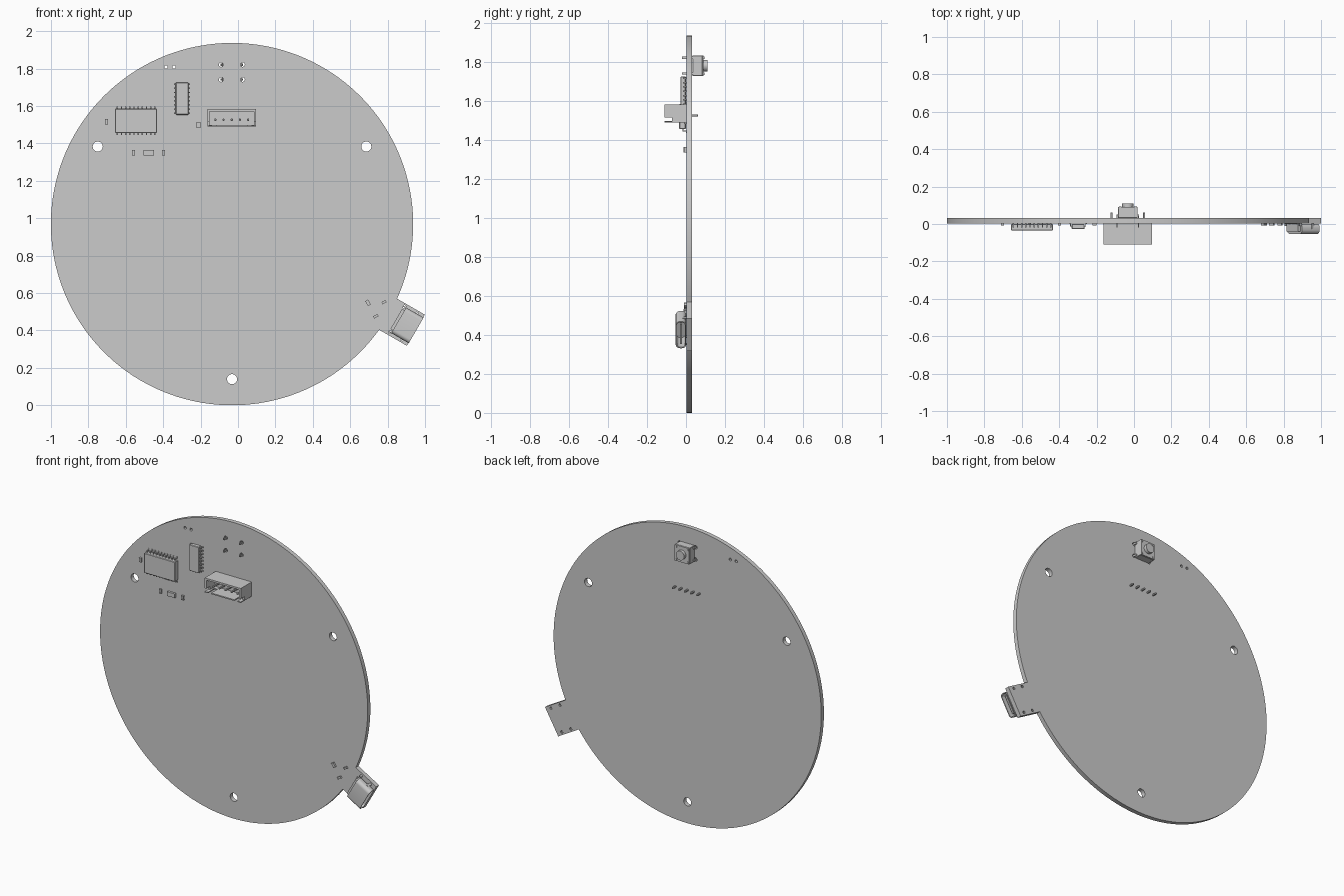
import bpy, bmesh, math
from mathutils import Matrix, Vector

if "Cube" in bpy.data.objects:
    bpy.data.objects.remove(bpy.data.objects["Cube"])

FRONT, BACK = 0.003, 0.031            # board faces along y
CX, CZ, R = -0.032, 0.9685, 0.9685    # board disc
TAB = math.radians(-30)               # direction of the connector tab


def frame(x, z, angle=0.0):
    """Local x/z turned by angle in the board plane, y left alone."""
    return Matrix.Translation((x, 0, z)) @ Matrix.Rotation(-angle, 4, 'Y')


def boxes(name, items, mat=Matrix(), bevel=0.0):
    """One object from (x0, x1, y0, y1, z0, z1) boxes."""
    bm = bmesh.new()
    for x0, x1, y0, y1, z0, z1 in items:
        m = Matrix.Translation(((x0 + x1) / 2, (y0 + y1) / 2, (z0 + z1) / 2)) @ \
            Matrix.Diagonal((x1 - x0, y1 - y0, z1 - z0, 1))
        bmesh.ops.create_cube(bm, size=1, matrix=m)
    if bevel:
        bmesh.ops.bevel(bm, geom=bm.edges[:], offset=bevel, segments=1, affect='EDGES')
    bm.transform(mat)
    me = bpy.data.meshes.new(name)
    bm.to_mesh(me)
    bm.free()
    ob = bpy.data.objects.new(name, me)
    bpy.context.collection.objects.link(ob)
    return ob


def prism(name, loops, depth, mat):
    """Filled 2D loops (inner loops are holes), extruded +-depth/2 along local z."""
    cu = bpy.data.curves.new(name, 'CURVE')
    cu.dimensions, cu.fill_mode, cu.extrude = '2D', 'BOTH', depth / 2
    for loop in loops:
        sp = cu.splines.new('POLY')
        sp.points.add(len(loop) - 1)
        for p, (a, b) in zip(sp.points, loop):
            p.co = (a, b, 0, 1)
        sp.use_cyclic_u = True
    tmp = bpy.data.objects.new(name + "_curve", cu)
    bpy.context.collection.objects.link(tmp)
    bpy.context.view_layer.update()
    me = bpy.data.meshes.new_from_object(tmp.evaluated_get(bpy.context.evaluated_depsgraph_get()))
    bpy.data.objects.remove(tmp)
    bm = bmesh.new()
    bm.from_mesh(me)
    bmesh.ops.remove_doubles(bm, verts=bm.verts[:], dist=1e-5)
    bmesh.ops.recalc_face_normals(bm, faces=bm.faces[:])
    bm.transform(mat)
    bm.to_mesh(me)
    bm.free()
    me.name = name
    ob = bpy.data.objects.new(name, me)
    bpy.context.collection.objects.link(ob)
    bpy.ops.object.select_all(action='DESELECT')
    ob.select_set(True)
    bpy.context.view_layer.objects.active = ob
    bpy.ops.object.shade_smooth_by_angle(angle=math.radians(30))
    return ob


def circle(x, y, r, n=24):
    return [(x + r * math.cos(2 * math.pi * i / n), y + r * math.sin(2 * math.pi * i / n))
            for i in range(n)]


def rounded(w, h, r, n=6):
    pts = []
    for k, (sx, sy) in enumerate(((1, 1), (-1, 1), (-1, -1), (1, -1))):
        for i in range(n + 1):
            a = math.pi / 2 * (k + i / n)
            pts.append((sx * (w / 2 - r) + r * math.cos(a), sy * (h / 2 - r) + r * math.sin(a)))
    return pts


def upright(y):
    """Stands a prism up so its 2D plane is x/z at depth y."""
    return Matrix.Translation((0, y, 0)) @ Matrix.Rotation(math.pi / 2, 4, 'X')


# Board: disc with a square tab, mounting holes and lead holes
TW, TU = 0.096, 1.135
gap = math.asin(TW / R)
N = 160
outline = []
for i in range(N + 1):
    a = TAB + gap + (2 * math.pi - 2 * gap) * i / N
    outline.append((CX + R * math.cos(a), CZ + R * math.sin(a)))
c, s = math.cos(TAB), math.sin(TAB)


def tab_point(u, v):
    return (CX + u * c - v * s, CZ + u * s + v * c)


outline += [tab_point(TU, -TW), tab_point(TU, TW)]
BX, BZ = -0.033, 1.781                # push button centre
mounts = [circle(CX + 0.829 * math.cos(a), CZ + 0.829 * math.sin(a), 0.027)
          for a in (math.radians(d) for d in (30, 150, 270))]
leads = [circle(x, 1.808, 0.009, 12) for x in (-0.385, -0.342)]
leads += [circle(BX + sx * 0.0575, BZ + sz * 0.04, 0.012, 12) for sx in (-1, 1) for sz in (-1, 1)]
leads += [circle(*tab_point(u, v), 0.009, 12) for u in (1.02, 1.095) for v in (-0.078, 0.078)]
prism("board", [outline] + mounts + leads, BACK - FRONT, upright((FRONT + BACK) / 2))


# Gull-wing chips, pin rows above and below the body in local z
def chip(name, x, z, angle, length, width, span, top, pins, pitch):
    m = frame(x, z, angle)
    boxes(name + "_body", [(-length / 2, length / 2, top, FRONT - 0.004, -width / 2, width / 2)],
          m, 0.003)
    mid = (top + FRONT) / 2
    items = []
    for i in range(pins):
        px = (i - (pins - 1) / 2) * pitch
        a, b = px - 0.0037, px + 0.0037
        w, e = width / 2, span / 2
        k = (w + e) / 2
        for parts in ((mid - 0.002, mid + 0.002, w - 0.002, k + 0.002),
                      (mid - 0.002, FRONT, k - 0.002, k + 0.002),
                      (FRONT - 0.004, FRONT, k - 0.002, e)):
            y0, y1, z0, z1 = parts
            items += [(a, b, y0, y1, z0, z1), (a, b, y0, y1, -z1, -z0)]
    boxes(name + "_pins", items, m)


chip("large_chip", -0.545, 1.5205, 0, 0.224, 0.130, 0.168, -0.035, 10, 0.0222)
chip("small_chip", -0.299, 1.639, math.pi / 2, 0.172, 0.068, 0.094, -0.028, 8, 0.0222)


# Small surface parts: body with two end caps, long along local x
def passive(name, x, z, deg, length, width, height=0.012):
    m = frame(x, z, math.radians(deg))
    l, w, cap = length / 2, width / 2, length * 0.2
    boxes(name, [(-l + cap, l - cap, FRONT - height + 0.001, FRONT, -w + 0.0005, w - 0.0005),
                 (-l, -l + cap, FRONT - height, FRONT, -w, w),
                 (l - cap, l, FRONT - height, FRONT, -w, w)], m)


for i, p in enumerate(((-0.703, 1.516, 90, 0.028, 0.015), (-0.211, 1.498, 90, 0.034, 0.021),
                       (-0.559, 1.350, 90, 0.028, 0.014), (-0.478, 1.350, 0, 0.056, 0.028, 0.015),
                       (-0.398, 1.350, 90, 0.028, 0.014), (0.695, 0.548, -60, 0.030, 0.018),
                       (0.781, 0.551, 30, 0.024, 0.014), (0.737, 0.476, 30, 0.026, 0.015))):
    passive(f"surface_part_{i + 1}", *p)

# Five-way pin header: floor, walls with side notches and slotted lower wall
x0, x1, z0, z1, yf = -0.164, 0.097, 1.489, 1.583, -0.110
t = 0.012
walls = [(x0, x1, -0.020, FRONT, z0, z1), (x0, x1, yf, -0.020, z1 - t, z1)]
for a, b in ((x0, x0 + t), (x1 - t, x1)):
    walls += [(a, b, yf, -0.020, z0 + 0.027, z1 - t), (a, b, -0.073, -0.020, z0, z0 + 0.027)]
walls += [(x0 + t, x1 - t, -0.045, -0.020, z0, z0 + 0.008)]
walls += [(x0 + t + 0.035, x1 - t - 0.035, yf, -0.045, z0, z0 + 0.008)]
walls += [(x0, x0 + t + 0.012, yf, -0.045, z0, z0 + 0.006),
          (x1 - t - 0.012, x1, yf, -0.045, z0, z0 + 0.006)]
boxes("header_housing", walls)
mid = (x0 + x1) / 2
boxes("header_pins", [(mid + i * 0.0438 - 0.0055, mid + i * 0.0438 + 0.0055, -0.085, 0.062, 1.521, 1.532)
                      for i in range(-2, 3)], bevel=0.002)

# Push button on the back: body, cover plate, plunger, legs
h = 0.053
boxes("button_body", [(BX - h, BX + h, BACK + 0.002, 0.084, BZ - h, BZ + h)], bevel=0.002)
boxes("button_cover", [(BX - h + 0.001, BX + h - 0.001, 0.084, 0.090, BZ - h + 0.001, BZ + h - 0.001)])
prism("button_plunger", [circle(BX, BZ, 0.030, 32)], 0.022, upright(0.099))
prism("button_rivets", [circle(BX + a * 0.041, BZ + b * 0.041, 0.007, 12)
                        for a in (-1, 1) for b in (-1, 1)], 0.006, upright(0.091))
legs = []
for sx in (-1, 1):
    for sz in (-1, 1):
        lx, lz = BX + sx * 0.0575, BZ + sz * 0.04
        legs += [(lx - 0.003, lx + 0.003, -0.020, 0.050, lz - 0.006, lz + 0.006),
                 (min(lx, BX + sx * 0.05), max(lx, BX + sx * 0.05), 0.044, 0.050, lz - 0.006, lz + 0.006)]
boxes("button_legs", legs)

# Edge socket on the tab: hollow rounded shell, tongue, rear block, mounting legs
T = frame(CX, CZ, TAB)
top, bottom = -0.053, 0.001
yc, sh = (top + bottom) / 2, bottom - top
along = T @ Matrix(((0, 0, 1, 1.083), (0, 1, 0, yc), (1, 0, 0, 0), (0, 0, 0, 1)))
prism("socket_shell", [rounded(0.158, sh, 0.022), rounded(0.146, sh - 0.012, 0.017)], 0.108, along)
back_plate = T @ Matrix(((0, 0, 1, 1.034), (0, 1, 0, yc), (1, 0, 0, 0), (0, 0, 0, 1)))
prism("socket_back", [rounded(0.147, sh - 0.011, 0.017)], 0.008, back_plate)
boxes("socket_tongue", [(1.034, 1.125, yc - 0.006, yc + 0.006, -0.058, 0.058)], T)
boxes("socket_rear_block", [(1.014, 1.034, -0.040, FRONT, -0.062, 0.062)], T)
boxes("socket_legs", [(u - 0.007, u + 0.007, -0.028 if u > 1.05 else -0.012, BACK - 0.006, v - 0.003, v + 0.003)
                      for u in (1.02, 1.095) for v in (-0.078, 0.078)], T)
boxes("socket_contacts", [(1.002, 1.016, FRONT - 0.004, FRONT, i * 0.0088 - 0.0025, i * 0.0088 + 0.0025)
                          for i in range(-6, 7)], T)
